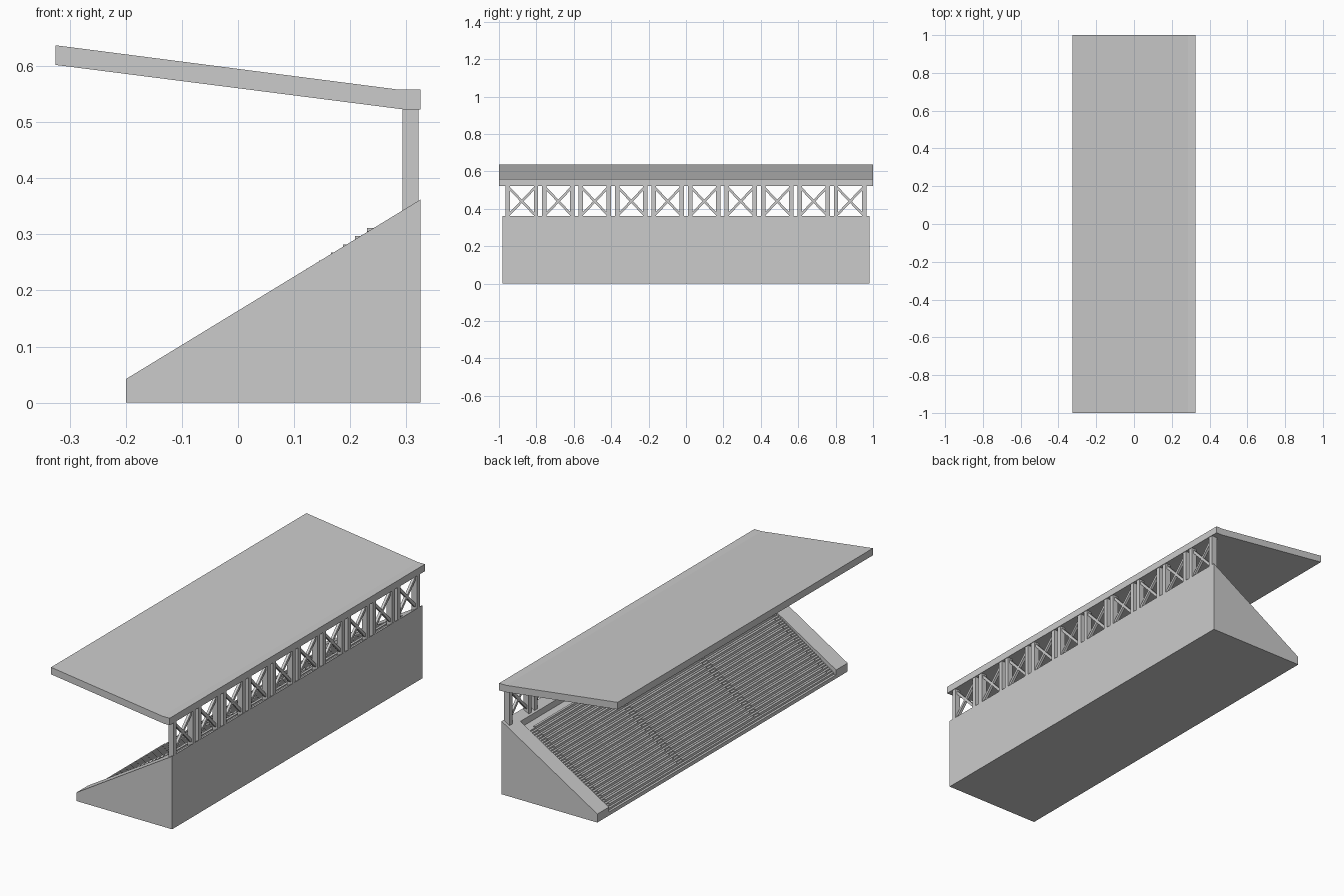
import bpy, bmesh, math
from mathutils import Matrix

if "Cube" in bpy.data.objects:
    bpy.data.objects.remove(bpy.data.objects["Cube"])

ROWS, RUN, RISE = 20, 0.0215, 0.0143   # terrace rows
INNER = 0.89                           # inner face of the side walls
X_TOP, Z_TOP = 0.2415, 0.299           # back edge and height of the top tread


def finish(name, bm):
    bmesh.ops.recalc_face_normals(bm, faces=bm.faces)
    mesh = bpy.data.meshes.new(name)
    bm.to_mesh(mesh)
    bm.free()
    obj = bpy.data.objects.new(name, mesh)
    bpy.context.collection.objects.link(obj)
    return obj


def extrude(name, profile, y0, y1):
    """Extrude an x-z outline along y."""
    bm = bmesh.new()
    face = bm.faces.new([bm.verts.new((x, y0, z)) for x, z in profile])
    ext = bmesh.ops.extrude_face_region(bm, geom=[face])
    verts = [v for v in ext["geom"] if isinstance(v, bmesh.types.BMVert)]
    bmesh.ops.translate(bm, verts=verts, vec=(0, y1 - y0, 0))
    return finish(name, bm)


def box(bm, x0, x1, y0, y1, z0, z1):
    m = (Matrix.Translation(((x0 + x1) / 2, (y0 + y1) / 2, (z0 + z1) / 2))
         @ Matrix.Diagonal((x1 - x0, y1 - y0, z1 - z0, 1)))
    bmesh.ops.create_cube(bm, size=1, matrix=m)


# Cantilever roof
extrude("roof", [(-0.325, 0.637), (-0.325, 0.602), (0.293, 0.523),
                 (0.325, 0.523), (0.325, 0.558), (0.286, 0.558)], -1, 1)

# Sloped side walls
wedge = [(-0.2, 0), (0.325, 0), (0.325, 0.362), (-0.2, 0.042)]
extrude("side_wall_front", wedge, -0.98, -INNER)
extrude("side_wall_back", wedge, INNER, 0.98)

# Stepped terrace with front kerb, top walkway and rear wall
profile = [(-0.2, 0), (-0.2, 0.018), (X_TOP - RUN * ROWS, 0.018)]
for k in reversed(range(ROWS)):
    z = Z_TOP - RISE * k
    profile += [(X_TOP - RUN * (k + 1), z), (X_TOP - RUN * k, z)]
profile += [(X_TOP, 0.306), (0.285, 0.306), (0.285, 0.3376),
            (0.325, 0.362), (0.325, 0)]
extrude("terrace", profile, -INNER, INNER)

# Bench rows in three blocks, and half steps in the four aisles
blocks = [(-0.85, -0.32), (-0.28, 0.28), (0.32, 0.85)]
aisles = [(-INNER, -0.85), (-0.32, -0.28), (0.28, 0.32), (0.85, INNER)]
benches, steps = bmesh.new(), bmesh.new()
for k in range(ROWS):
    x, z = X_TOP - RUN * k, Z_TOP - RISE * k
    for y0, y1 in blocks:
        box(benches, x - 0.0115, x, y0, y1, z - 0.001, z + 0.012)
    for y0, y1 in aisles:
        box(steps, x - RUN / 2, x, y0, y1, z - 0.001, z + RISE / 2)
finish("benches", benches)
finish("aisle_steps", steps)

# Ten braced frames holding the roof
posts, braces = bmesh.new(), bmesh.new()
for i in range(10):
    yc = (i - 4.5) * 0.195
    for s in (-1, 1):
        c = yc + s * 0.075
        box(posts, 0.293, 0.322, c - 0.0115, c + 0.0115, 0.335, 0.53)
        dy, dz = 0.134, 0.140
        m = (Matrix.Translation((0.3075, yc, 0.44))
             @ Matrix.Rotation(s * math.atan2(dz, dy), 4, 'X')
             @ Matrix.Diagonal((0.013, math.hypot(dy, dz), 0.013, 1)))
        bmesh.ops.create_cube(braces, size=1, matrix=m)
finish("roof_posts", posts)
finish("cross_braces", braces)
